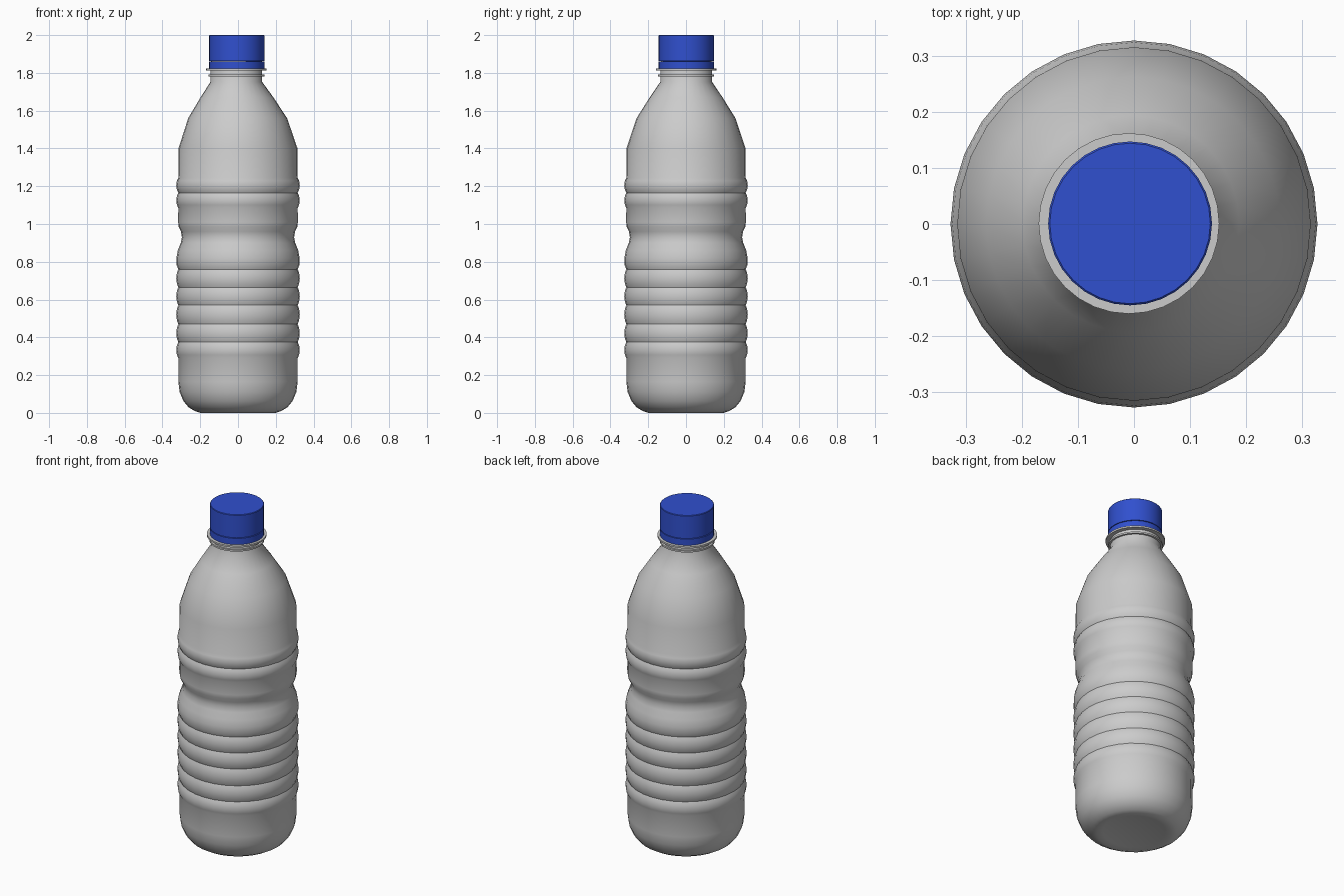
import bpy, bmesh
from math import sin, cos, pi, radians

if "Cube" in bpy.data.objects:
    bpy.data.objects.remove(bpy.data.objects["Cube"])


def lathe(name, profile, segments=32, cx=0.0, cy=0.0, angle=40):
    """Revolve (radius, z[, centre shift 0-1]) points around z."""
    bm = bmesh.new()
    rings = []
    for p in profile:
        r, z = p[0], p[1]
        k = p[2] if len(p) > 2 else 1.0
        if r < 1e-6:
            rings.append([bm.verts.new((cx * k, cy * k, z))])
        else:
            rings.append([bm.verts.new((cx * k + r * cos(2 * pi * i / segments),
                                        cy * k + r * sin(2 * pi * i / segments), z))
                          for i in range(segments)])
    for a, b in zip(rings, rings[1:]):
        for i in range(segments):
            j = (i + 1) % segments
            if len(a) == 1:
                bm.faces.new((a[0], b[j], b[i]))
            elif len(b) == 1:
                bm.faces.new((a[i], a[j], b[0]))
            else:
                bm.faces.new((a[i], a[j], b[j], b[i]))
    bmesh.ops.recalc_face_normals(bm, faces=bm.faces)
    mesh = bpy.data.meshes.new(name)
    bm.to_mesh(mesh)
    bm.free()
    obj = bpy.data.objects.new(name, mesh)
    bpy.context.collection.objects.link(obj)
    bpy.context.view_layer.objects.active = obj
    obj.select_set(True)
    bpy.ops.object.shade_smooth_by_angle(angle=radians(angle))
    obj.select_set(False)
    return obj


R, BULGE = 0.316, 0.011


def rib(z0, z1):
    """Rounded rib, without its end point."""
    return [(R + BULGE * sin(pi * t) ** 0.7, z0 + (z1 - z0) * t, 0)
            for t in (0.0, 0.2, 0.5, 0.8)]


# Bottle body: base, lower ribs, waist, upper ribs, shoulder, neck
profile = [(0, 0.012, 0), (0.17, 0.008, 0), (0.2, 0.0, 0)]
profile += [(0.2 + 0.116 * sin(a), 0.165 - 0.16 * cos(a), 0)
            for a in (radians(d) for d in (15, 32, 50, 70, 90))]
low = [0.29, 0.375, 0.47, 0.57, 0.665, 0.76]
for z0, z1 in zip(low, low[1:]):
    profile += rib(z0, z1)
profile += [(R, 0.76, 0), (0.326, 0.785, 0), (0.326, 0.82, 0), (0.319, 0.86, 0),
            (0.303, 0.9, 0), (0.297, 0.93, 0), (0.302, 0.96, 0), (0.314, 0.985, 0),
            (0.317, 1.01, 0)]
profile += [(R, 1.085, 0)] + rib(1.085, 1.165)[1:] + rib(1.165, 1.245)
profile += [(R, 1.245, 0), (0.315, 1.4, 0), (0.262, 1.56, 0.2), (0.193, 1.67, 0.6),
            (0.137, 1.752)]
profile += [(0.137, 1.83), (0.125, 1.95)]
CX, CY = -0.009, 0.001
lathe("bottle_body", profile, 32, CX, CY)

# Neck bead and support flange
for name, r, z0, z1 in (("neck_bead", 0.148, 1.782, 1.792),
                        ("neck_flange", 0.161, 1.812, 1.822)):
    lathe(name, [(0.13, z0), (r, z0), (r, z1), (0.13, z1)], 32, CX, CY, 30)

# Screw cap and tamper band
blue = bpy.data.materials.new("cap_blue")
blue.diffuse_color = (0.03, 0.08, 0.62, 1)
blue.use_nodes = True
blue.node_tree.nodes["Principled BSDF"].inputs["Base Color"].default_value = blue.diffuse_color
cap = lathe("cap", [(0, 1.864), (0.146, 1.864), (0.146, 1.997), (0.143, 2.0), (0, 2.0)],
            32, -0.007, CY, 30)
band = lathe("cap_band", [(0.13, 1.823), (0.146, 1.823), (0.146, 1.86), (0.13, 1.862)],
             32, -0.007, CY, 30)
for o in (cap, band):
    o.data.materials.append(blue)
